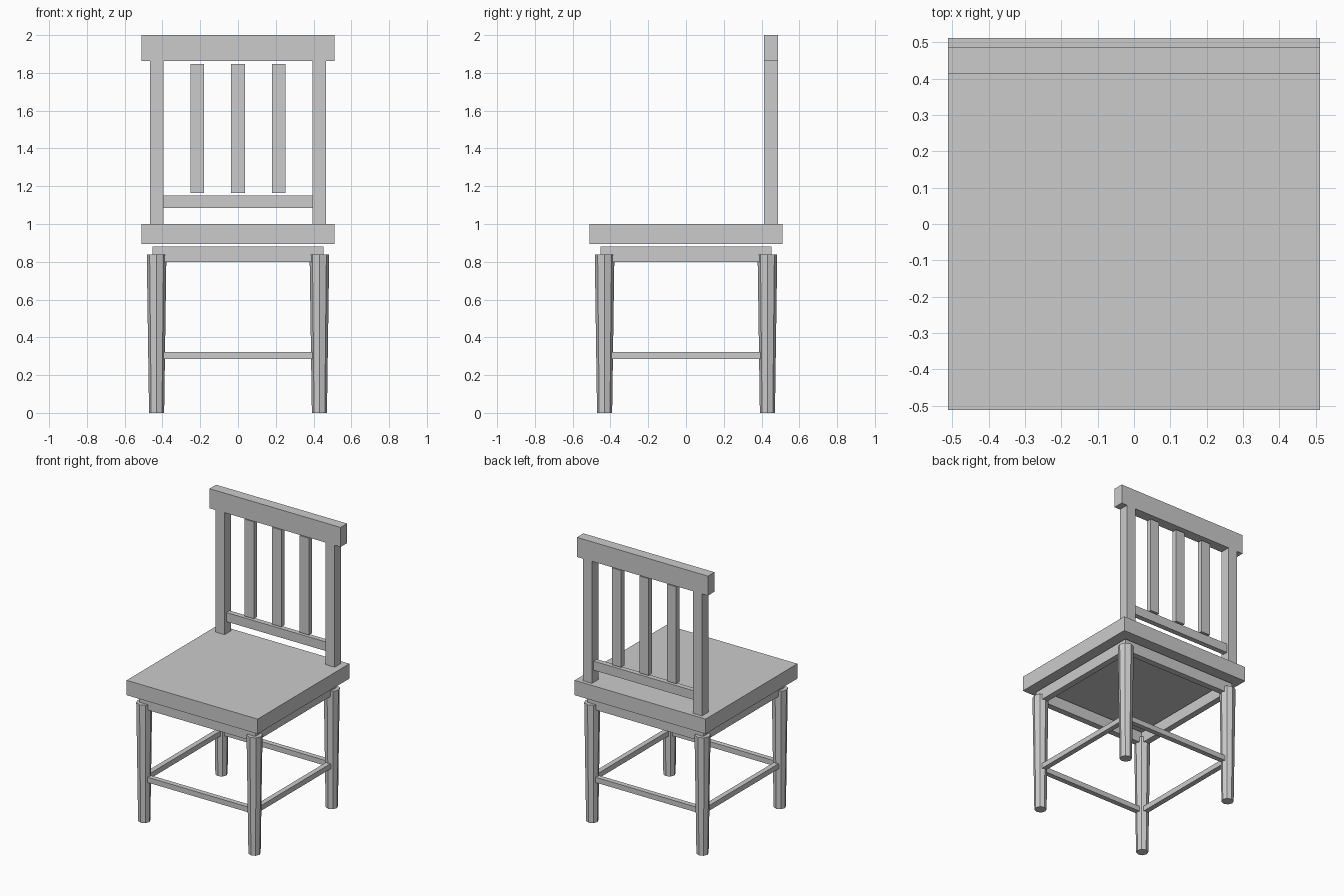
import bpy
import math

if "Cube" in bpy.data.objects:
    bpy.data.objects.remove(bpy.data.objects["Cube"])


def box(name, x, y, z):
    """Box from (min, max) ranges on each axis."""
    r = (x, y, z)
    bpy.ops.mesh.primitive_cube_add(size=1, location=[(a + b) / 2 for a, b in r])
    ob = bpy.context.object
    ob.name = name
    ob.scale = [b - a for a, b in r]
    bpy.ops.object.transform_apply(location=False, rotation=False, scale=True)
    return ob


def span(c, width):
    return (c - width / 2, c + width / 2)


LEG = 0.431       # leg centre offset
BACK_Y = 0.45     # centre line of the backrest

# Seat
box("seat", (-0.512, 0.512), (-0.512, 0.512), (0.895, 1.0))

for s, end in ((-1, "front"), (1, "back")):
    # Apron and stretcher running left to right
    box(f"{end}_apron", (-0.452, 0.452), span(s * 0.43, 0.044), (0.8, 0.88))
    box(f"{end}_stretcher", (-0.397, 0.397), span(s * LEG, 0.036), (0.286, 0.323))
    # Tapered octagonal legs
    for t, side in ((-1, "left"), (1, "right")):
        bpy.ops.mesh.primitive_cone_add(vertices=8, radius1=0.04, radius2=0.052, depth=0.838,
                                        location=(t * LEG, s * LEG, 0.419))
        bpy.context.object.name = f"{end}_{side}_leg"

for s, side in ((-1, "left"), (1, "right")):
    # Apron and stretcher running front to back
    box(f"{side}_apron", span(s * 0.43, 0.044), (-0.408, 0.408), (0.8, 0.88))
    box(f"{side}_stretcher", span(s * LEG, 0.036), (-0.397, 0.397), (0.286, 0.323))
    # Backrest posts
    box(f"{side}_back_post", span(s * 0.43, 0.072), span(BACK_Y, 0.073), (1.0, 1.862))

# Backrest rails
box("top_rail", (-0.512, 0.512), span(BACK_Y, 0.073), (1.862, 2.0))
box("lower_back_rail", (-0.394, 0.394), span(BACK_Y, 0.036), (1.086, 1.15))

# Backrest slats
for i in (-1, 0, 1):
    box(f"back_slat_{i + 2}", span(i * 0.215, 0.072), span(BACK_Y, 0.036), (1.163, 1.847))
